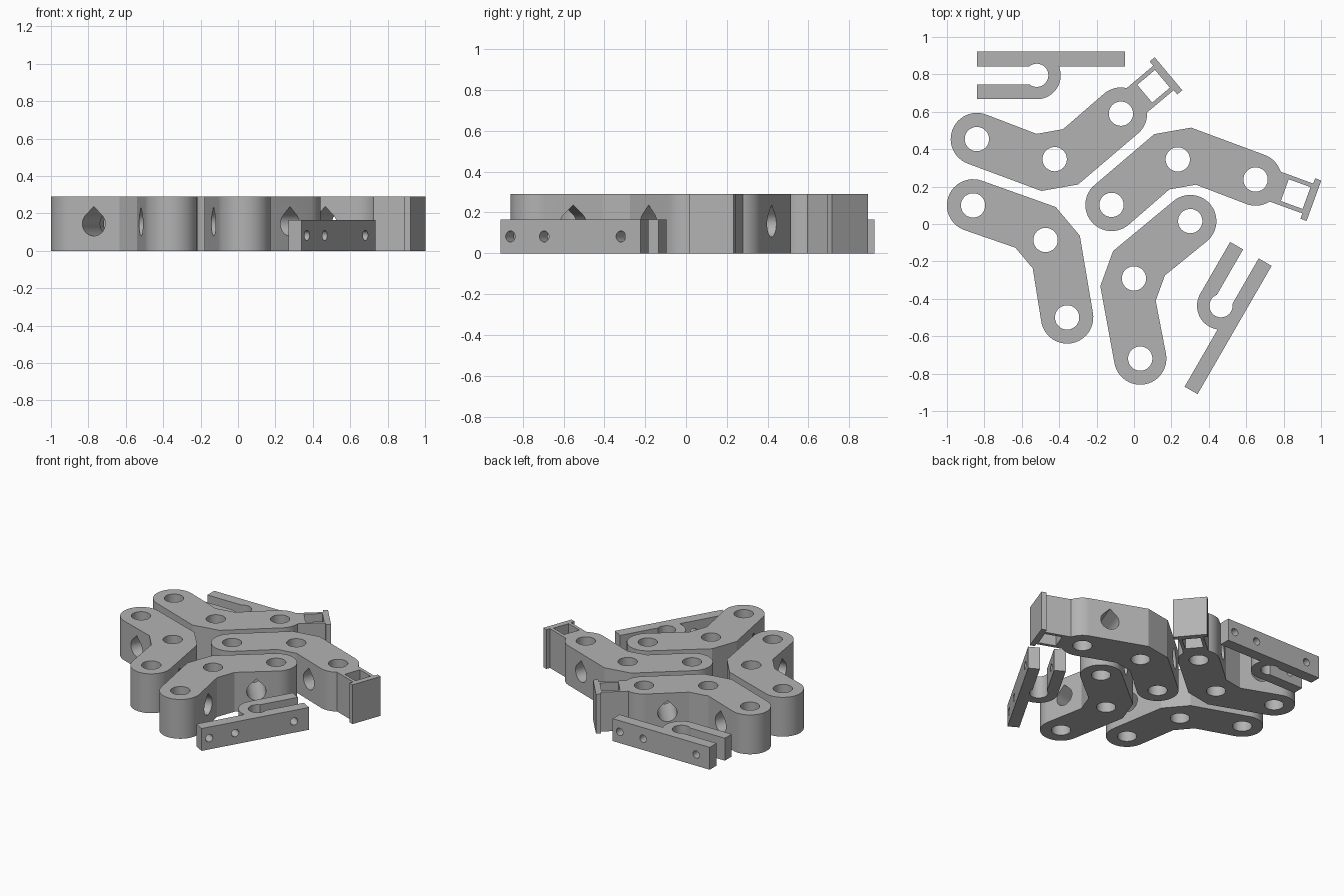
import bpy
import bmesh
from math import sin, cos, radians, pi
from mathutils import Matrix, Vector

cube = bpy.data.objects.get("Cube")
if cube:
    bpy.data.objects.remove(cube, do_unlink=True)

GREY = (0.45, 0.45, 0.45, 1)
mat = bpy.data.materials.new("matte grey")
mat.use_nodes = True
mat.diffuse_color = GREY
mat.node_tree.nodes["Principled BSDF"].inputs["Base Color"].default_value = GREY

ARM_H, CLIP_H = 0.29, 0.165
END, R, BORE = 0.391, 0.14, 0.065   # half span, end radius, hole radius
CROSS = 0.145                       # cross hole distance from arm end


def arc(cx, cy, r, a0, a1, n=24):
    angles = [radians(a0 + (a1 - a0) * i / n) for i in range(n + 1)]
    return [(cx + r * cos(a), cy + r * sin(a)) for a in angles]


def circle(cx, cy, r, n=40):
    return arc(cx, cy, r, 0, 360, n)[:-1]


def teardrop(r):
    return arc(0, 0, r, 135, 405, 30) + [(0, r * 2 ** 0.5)]


def prism(bm, pts, z0, z1, matrix=Matrix()):
    """Extrude a closed outline from z0 to z1."""
    low = [bm.verts.new(matrix @ Vector((x, y, z0))) for x, y in pts]
    high = [bm.verts.new(matrix @ Vector((x, y, z1))) for x, y in pts]
    faces = [bm.faces.new(low[::-1]), bm.faces.new(high)]
    for i in range(len(pts)):
        j = (i + 1) % len(pts)
        faces.append(bm.faces.new((low[i], low[j], high[j], high[i])))
    bmesh.ops.recalc_face_normals(bm, faces=faces)


def make_object(name, bm):
    mesh = bpy.data.meshes.new(name)
    bm.to_mesh(mesh)
    bm.free()
    mesh.materials.append(mat)
    ob = bpy.data.objects.new(name, mesh)
    bpy.context.collection.objects.link(ob)
    return ob


def finish(name, body, cuts, loc, angle):
    """Cut the holes, place the part and smooth its round walls."""
    ob, cutter = make_object(name, body), make_object(name + "_cutter", cuts)
    mod = ob.modifiers.new("holes", 'BOOLEAN')
    mod.operation, mod.solver, mod.object = 'DIFFERENCE', 'EXACT', cutter
    bpy.ops.object.select_all(action='DESELECT')
    bpy.context.view_layer.objects.active = ob
    ob.select_set(True)
    bpy.ops.object.modifier_apply(modifier=mod.name)
    bpy.data.objects.remove(cutter, do_unlink=True)
    bpy.ops.object.shade_smooth_by_angle(angle=radians(20))
    ob.location = (*loc, 0)
    ob.rotation_euler.z = radians(angle)


def side_frame(x, y, z, angle):
    """Frame whose local z runs sideways, local y runs up."""
    return (Matrix.Translation((x, y, z)) @ Matrix.Rotation(radians(angle), 4, 'Z')
            @ Matrix.Rotation(pi / 2, 4, 'X'))


def arm(name, loc, angle, socket=0):
    """Bent link; socket is +1 or -1 for the end carrying a socket, 0 for none."""
    side = socket or 1
    d = Vector((cos(radians(-30)), sin(radians(-30))))
    n = Vector((-d.y, d.x))

    def at_end(along, across):
        return tuple(Vector((END, 0)) + d * along + n * across)

    # Outline with rounded ends, chamfered bend and optional socket neck
    if socket:
        tip = arc(END, 0, R, -120, -67.4) + [
            at_end(a, c) for a, c in ((0.297, -0.085), (0.297, -0.115), (0.332, -0.115),
                                      (0.332, 0.115), (0.297, 0.115), (0.297, 0.085))
        ] + arc(END, 0, R, 7.4, 60)
    else:
        tip = arc(END, 0, R, -120, 60)
    outline = tip + [(0.1, 0.333), (-0.1, 0.333)] + arc(-END, 0, R, 120, 300)
    outline += [(-0.072, 0.028), (0.072, 0.028)]
    flip = Matrix.Diagonal((side, 1, 1, 1))
    body = bmesh.new()
    prism(body, outline, 0, ARM_H, flip)

    # Vertical bores, teardrop cross holes and square socket
    cuts = bmesh.new()
    for x, y in ((-END, 0), (0, 0.178), (END, 0)):
        prism(cuts, circle(x, y, BORE), -0.1, ARM_H + 0.1)
    for s in (-1, 1):
        frame = side_frame(s * (END - CROSS * d.x), CROSS / 2, ARM_H / 2, -30 * s)
        prism(cuts, teardrop(BORE), -0.2, 0.2, frame)
    if socket:
        w = 0.062
        square = [at_end(0.228 + a, c) for a, c in ((-w, -w), (w, -w), (w, w), (-w, w))]
        prism(cuts, square, -0.1, ARM_H + 0.1, flip)
    finish(name, body, cuts, loc, angle)


def clip(name, loc, angle):
    """Hook-shaped clamp with a long bar and a short jaw."""
    inner, outer, back, tail = 0.048, 0.128, -0.32, 0.472
    outline = [(back, -outer)] + arc(0, 0, outer, -90, 22)
    outline += [(tail, inner), (tail, outer), (back, outer), (back, inner)]
    outline += arc(0, 0, 0.062, 129.3, -129.3, 40) + [(back, -inner)]
    body = bmesh.new()
    prism(body, outline, 0, CLIP_H)
    # Screw holes through the bar and jaw
    cuts = bmesh.new()
    for x in (-0.21, 0.224, 0.415):
        prism(cuts, circle(0, 0, 0.027, 24), -0.3, 0.3, side_frame(x, 0, CLIP_H / 2, 0))
    finish(name, body, cuts, loc, angle)


arm("left_plain_arm", (0.167, -0.352), 70)
arm("right_plain_arm", (-0.609, -0.2), -50)
arm("left_socket_arm", (0.265, 0.17), 10, 1)
arm("right_socket_arm", (-0.455, 0.522), 190, -1)
clip("back_clip", (-0.52, 0.795), 0)
clip("front_clip", (0.465, -0.437), 240)
